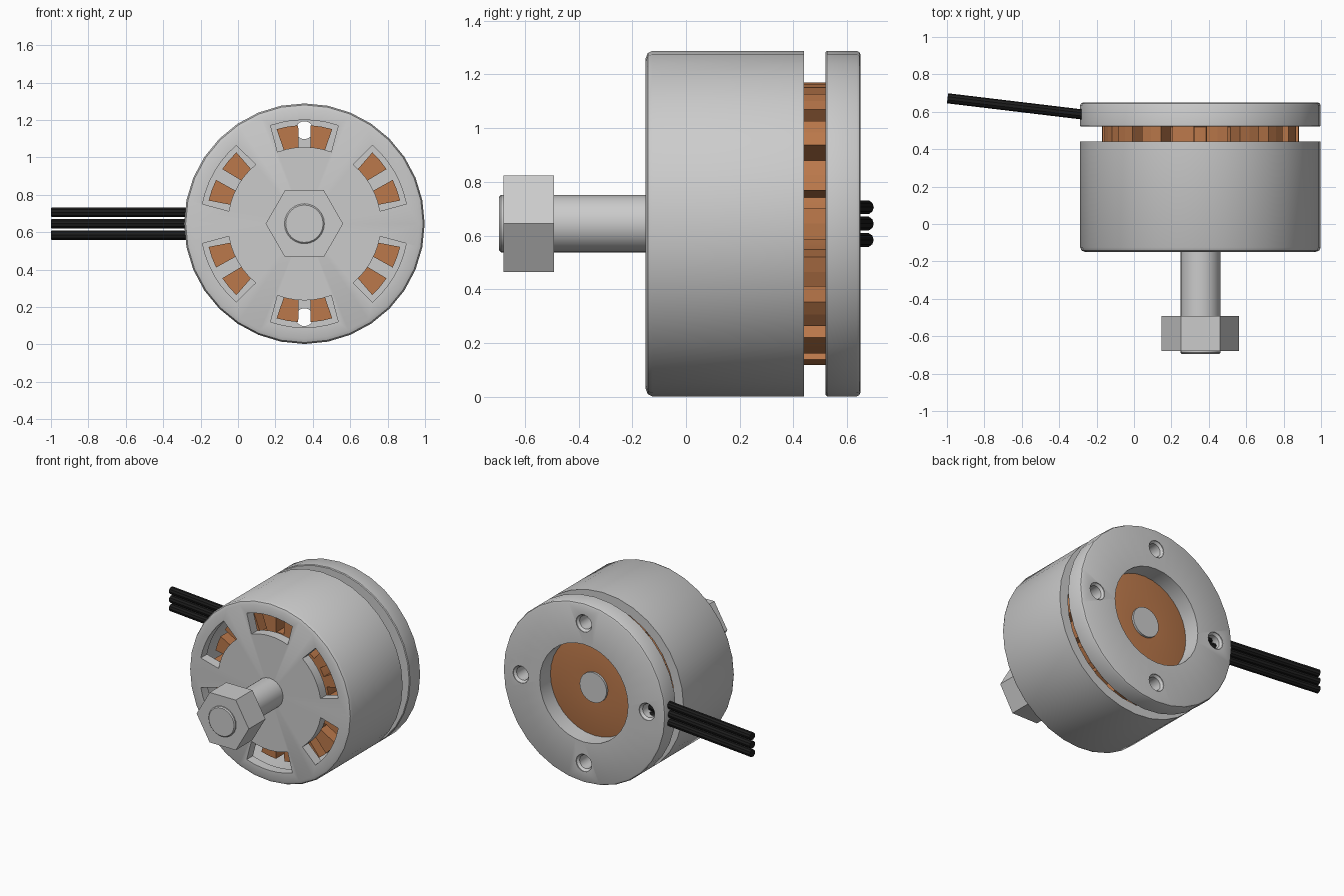
import bpy, bmesh
from math import sin, cos, radians, tau

if "Cube" in bpy.data.objects:
    bpy.data.objects.remove(bpy.data.objects["Cube"])

CX, CZ = 0.355, 0.645          # motor axis runs along y


def material(name, color):
    m = bpy.data.materials.new(name)
    m.diffuse_color = color
    m.use_nodes = True
    m.node_tree.nodes["Principled BSDF"].inputs["Base Color"].default_value = m.diffuse_color
    return m


copper = material("copper", (0.50, 0.19, 0.07, 1))
rubber = material("black_rubber", (0.012, 0.012, 0.012, 1))


def polar(r, a, y, c=(CX, CZ)):
    return (c[0] + r * cos(a), y, c[1] + r * sin(a))


def lathe(bm, profile, n=32, c=(CX, CZ)):
    """Revolve a closed (radius, y) profile about an axis parallel to y."""
    rings = [[bm.verts.new(polar(r, tau * i / n, y, c)) for r, y in profile] for i in range(n)]
    k = len(profile)
    for i in range(n):
        a, b = rings[i], rings[(i + 1) % n]
        for j in range(k):
            if profile[j][0] == 0 and profile[(j + 1) % k][0] == 0:
                continue
            bm.faces.new((a[j], a[(j + 1) % k], b[(j + 1) % k], b[j]))


def wedge(bm, mid, half_in, half_out, r0, r1, y0, y1, n=2):
    """Block bounded by two arcs; angles in degrees."""
    def outline(y):
        outer = [polar(r1, radians(mid - half_out + 2 * half_out * i / n), y) for i in range(n + 1)]
        inner = [polar(r0, radians(mid + half_in - 2 * half_in * i / n), y) for i in range(n + 1)]
        return [bm.verts.new(p) for p in outer + inner]
    f, b = outline(y0), outline(y1)
    k = len(f)
    bm.faces.new(f)
    bm.faces.new(b[::-1])
    for i in range(k):
        bm.faces.new((f[i], b[i], b[(i + 1) % k], f[(i + 1) % k]))


def finish(bm, name, mat=None):
    bmesh.ops.remove_doubles(bm, verts=bm.verts[:], dist=1e-5)
    bmesh.ops.recalc_face_normals(bm, faces=bm.faces[:])
    me = bpy.data.meshes.new(name)
    bm.to_mesh(me)
    bm.free()
    ob = bpy.data.objects.new(name, me)
    bpy.context.collection.objects.link(ob)
    if mat:
        me.materials.append(mat)
    return ob


def activate(ob):
    bpy.ops.object.select_all(action='DESELECT')
    ob.select_set(True)
    bpy.context.view_layer.objects.active = ob


def smooth(ob):
    activate(ob)
    bpy.ops.object.shade_smooth_by_angle(angle=radians(30))


def cut(ob, cutter):
    cutter.hide_render = True
    m = ob.modifiers.new("cut", 'BOOLEAN')
    m.operation, m.solver, m.object = 'DIFFERENCE', 'EXACT', cutter
    activate(ob)
    bpy.ops.object.modifier_apply(modifier=m.name)
    bpy.data.objects.remove(cutter)


# Rotating bell: cup open at the back, six windows in the front plate
bm = bmesh.new()
lathe(bm, [(0, -0.15), (0.615, -0.15), (0.635, -0.142), (0.643, -0.125), (0.643, 0.44),
           (0.575, 0.44), (0.575, -0.08), (0, -0.08)])
bell = finish(bm, "bell")
bm = bmesh.new()
for i in range(6):
    wedge(bm, 30 + 60 * i, 20.5, 19, 0.41, 0.555, -0.3, -0.03, 6)
cut(bell, finish(bm, "window_cutter"))
smooth(bell)

# Base ring with four countersunk screw holes
bm = bmesh.new()
lathe(bm, [(0.35, 0.52), (0.638, 0.52), (0.643, 0.525), (0.643, 0.635), (0.638, 0.645),
           (0.628, 0.65), (0.35, 0.65)])
base = finish(bm, "base_ring")
bm = bmesh.new()
for i in range(4):
    x, _, z = polar(0.5, tau * i / 4, 0)
    lathe(bm, [(0, 0.4), (0.048, 0.4), (0.048, 0.63), (0.062, 0.645), (0.062, 0.75), (0, 0.75)],
          16, (x, z))
cut(base, finish(bm, "screw_hole_cutter"))
smooth(base)

# Stator core and its eighteen windings
bm = bmesh.new()
lathe(bm, [(0.1, -0.03), (0.385, -0.03), (0.385, 0.519), (0.345, 0.53), (0.1, 0.53)])
smooth(finish(bm, "stator_core", copper))
bm = bmesh.new()
for i in range(18):
    wedge(bm, 20 * i, 5.3, 6.4, 0.375, 0.527, -0.03, 0.521)
finish(bm, "windings", copper)

# Shaft and hexagonal nut
bm = bmesh.new()
lathe(bm, [(0, -0.695), (0.1, -0.695), (0.107, -0.688), (0.107, 0.545), (0, 0.545)], 24)
smooth(finish(bm, "shaft"))
bm = bmesh.new()
lathe(bm, [(0.1, -0.68), (0.207, -0.68), (0.207, -0.492), (0.1, -0.492)], 6)
finish(bm, "prop_nut")

# Three power wires leaving the base sideways
for i in (-1, 0, 1):
    cu = bpy.data.curves.new("wire", 'CURVE')
    cu.dimensions = '3D'
    cu.bevel_depth, cu.bevel_resolution, cu.use_fill_caps = 0.027, 3, True
    sp = cu.splines.new('POLY')
    sp.points.add(1)
    z = CZ + 0.061 * i
    sp.points[0].co = (-0.997, 0.672, z, 1)
    sp.points[1].co = (-0.12, 0.567, z, 1)
    ob = bpy.data.objects.new("power_wire_%d" % (i + 2), cu)
    bpy.context.collection.objects.link(ob)
    cu.materials.append(rubber)
    activate(ob)
    bpy.ops.object.convert(target='MESH')
    smooth(bpy.context.view_layer.objects.active)
